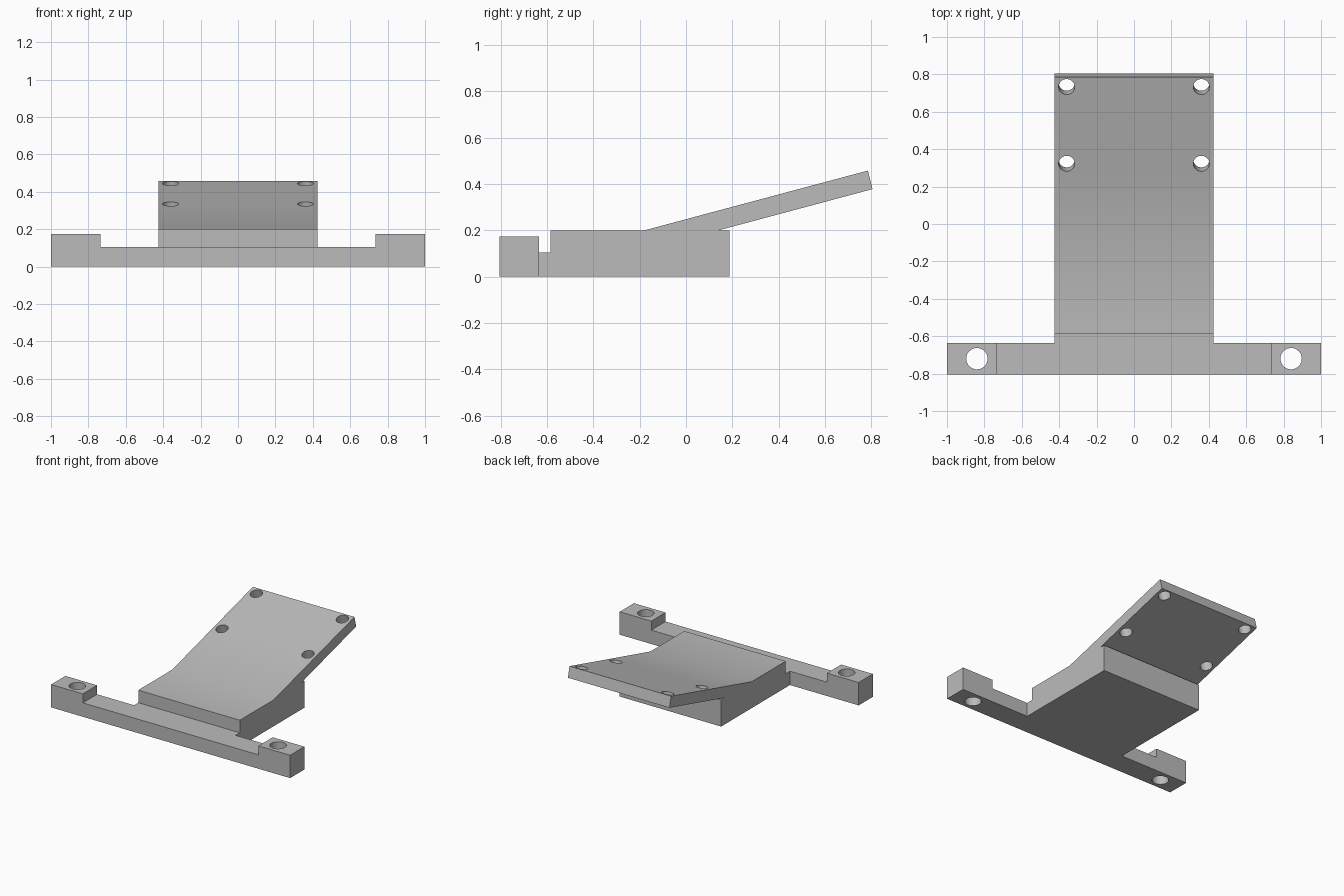
import bpy, bmesh, math
from mathutils import Vector, Matrix

cube = bpy.data.objects.get("Cube")
if cube:
    bpy.data.objects.remove(cube, do_unlink=True)

grey = bpy.data.materials.new("plain grey")
grey.use_nodes = True
colour = (0.5, 0.5, 0.5, 1)
grey.diffuse_color = colour
grey.node_tree.nodes["Principled BSDF"].inputs["Base Color"].default_value = colour


def finish(name, bm):
    bmesh.ops.recalc_face_normals(bm, faces=bm.faces)
    mesh = bpy.data.meshes.new(name)
    bm.to_mesh(mesh)
    bm.free()
    mesh.materials.append(grey)
    obj = bpy.data.objects.new(name, mesh)
    bpy.context.collection.objects.link(obj)
    return obj


def extrude_profile(name, points, direction):
    bm = bmesh.new()
    face = bm.faces.new([bm.verts.new(p) for p in points])
    moved = bmesh.ops.extrude_face_region(bm, geom=[face])["geom"]
    verts = [v for v in moved if isinstance(v, bmesh.types.BMVert)]
    bmesh.ops.translate(bm, verts=verts, vec=Vector(direction))
    return finish(name, bm)


def combine(target, other, operation):
    mod = target.modifiers.new(operation.lower(), "BOOLEAN")
    mod.object, mod.operation, mod.solver = other, operation, "EXACT"
    bpy.context.view_layer.objects.active = target
    bpy.ops.object.modifier_apply(modifier=mod.name)
    bpy.data.objects.remove(other, do_unlink=True)


# Mounting bar with raised end pads
front, back, ledge, pad = -0.805, -0.635, 0.105, 0.173
half = [(0.735, ledge), (0.735, pad), (1, pad), (1, 0)]
outline = half + [(-x, z) for x, z in reversed(half)]
bracket = extrude_profile("mounting_bracket", [(x, front, z) for x, z in outline],
                          (0, back - front, 0))

# Block with a sloping plate rising towards the back
width, top, tilt = 0.425, 0.2, math.radians(15)
plate_start = -0.18
side = [(back, 0), (0.187, 0), (0.187, top), (0.14, top), (0.805, 0.378),
        (0.785, 0.458), (plate_start, top), (-0.585, top), (-0.585, ledge), (back, ledge)]
block = extrude_profile("sloping_block", [(-width, y, z) for y, z in side],
                        (2 * width, 0, 0))
combine(bracket, block, "UNION")

# Bolt holes through the pads and, square to the slope, through the plate
holes = bmesh.new()


def add_hole(location, radius, depth, angle):
    matrix = Matrix.Translation(location) @ Matrix.Rotation(angle, 4, "X")
    bmesh.ops.create_cone(holes, cap_ends=True, segments=48, radius1=radius,
                          radius2=radius, depth=depth, matrix=matrix)


for s in (-1, 1):
    add_hole((s * 0.84, -0.72, 0.1), 0.057, 0.5, 0)
    for y in (0.733, 0.323):
        z = top + (y - plate_start) * math.tan(tilt)
        add_hole((s * 0.36, y, z), 0.043, 0.22, tilt)
combine(bracket, finish("hole_cutter", holes), "DIFFERENCE")

# Soft shading across the shallow bend, sharp corners elsewhere
bpy.ops.object.select_all(action="DESELECT")
bracket.select_set(True)
bpy.context.view_layer.objects.active = bracket
bpy.ops.object.shade_smooth_by_angle(angle=math.radians(30))
